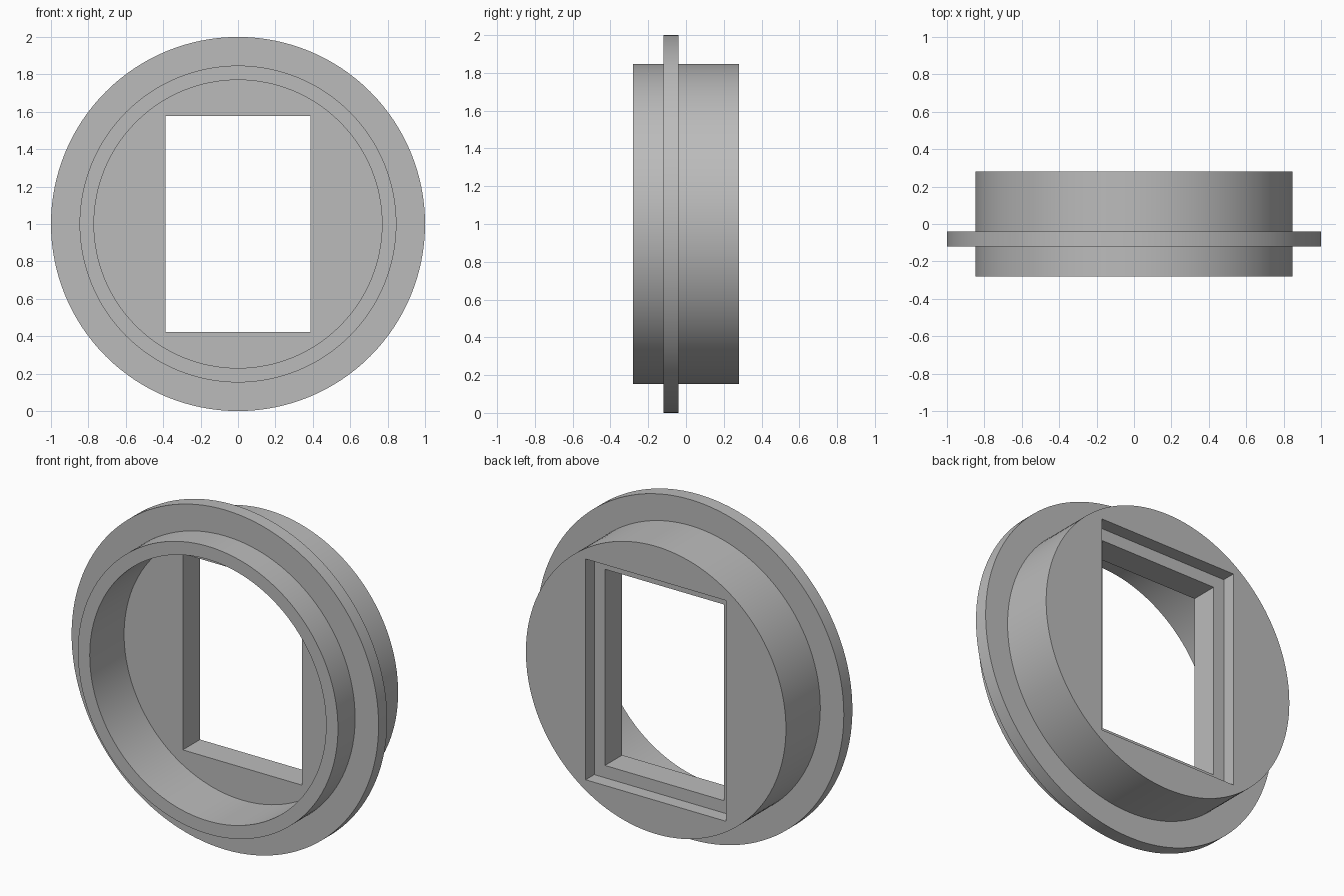
import bpy, bmesh, math
from mathutils import Matrix, Vector

cube = bpy.data.objects.get("Cube")
if cube:
    bpy.data.objects.remove(cube, do_unlink=True)

SEGMENTS = 128
CENTRE = Vector((0, 0, 1))
BACK = 0.28

grey = bpy.data.materials.new("plain_grey")
grey.use_nodes = True
colour = (0.5, 0.5, 0.5, 1)
grey.diffuse_color = colour
grey.node_tree.nodes["Principled BSDF"].inputs["Base Color"].default_value = colour


def make_object(name, bm):
    bmesh.ops.recalc_face_normals(bm, faces=bm.faces)
    mesh = bpy.data.meshes.new(name)
    bm.to_mesh(mesh)
    bm.free()
    mesh.materials.append(grey)
    obj = bpy.data.objects.new(name, mesh)
    bpy.context.collection.objects.link(obj)
    return obj


def lathe(name, profile):
    """Revolve (radius, y) points round the y axis and cap both ends."""
    bm = bmesh.new()
    rings = []
    for radius, y in profile:
        ring = []
        for i in range(SEGMENTS):
            a = math.tau * i / SEGMENTS
            ring.append(bm.verts.new(CENTRE + Vector((radius * math.cos(a), y, radius * math.sin(a)))))
        rings.append(ring)
    for a, b in zip(rings, rings[1:]):
        for i in range(SEGMENTS):
            j = (i + 1) % SEGMENTS
            bm.faces.new((a[i], a[j], b[j], b[i]))
    bm.faces.new(rings[0])
    bm.faces.new(rings[-1])
    return make_object(name, bm)


def box(name, width, height, y0, y1):
    bm = bmesh.new()
    place = Matrix.Translation(CENTRE + Vector((0, (y0 + y1) / 2, 0)))
    bmesh.ops.create_cube(bm, size=1, matrix=place @ Matrix.Diagonal((width, y1 - y0, height, 1)))
    obj = make_object(name, bm)
    obj.hide_render = True
    return obj


def cut(target, cutter):
    bpy.context.view_layer.objects.active = target
    mod = target.modifiers.new("cut", "BOOLEAN")
    mod.operation = "DIFFERENCE"
    mod.solver = "EXACT"
    mod.object = cutter
    bpy.ops.object.modifier_apply(modifier=mod.name)
    bpy.data.objects.remove(cutter, do_unlink=True)


# Flanged cup, from the floor of the front bore round to the back face
BODY, BORE = 0.847, 0.77
adapter = lathe("flanged_ring", [
    (BORE, 0.04), (BORE, -BACK), (BODY, -BACK),
    (BODY, -0.12), (1, -0.12), (1, -0.04), (BODY, -0.04), (BODY, BACK),
])

# Rectangular window and the wider shallow recess behind it
cut(adapter, box("window_cutter", 0.775, 1.155, -0.1, 0.5))
cut(adapter, box("recess_cutter", 0.915, 1.3, BACK - 0.08, 0.5))

# Smooth round walls with sharp rims
bpy.ops.object.select_all(action="DESELECT")
adapter.select_set(True)
bpy.context.view_layer.objects.active = adapter
bpy.ops.object.shade_smooth_by_angle(angle=math.radians(30))
